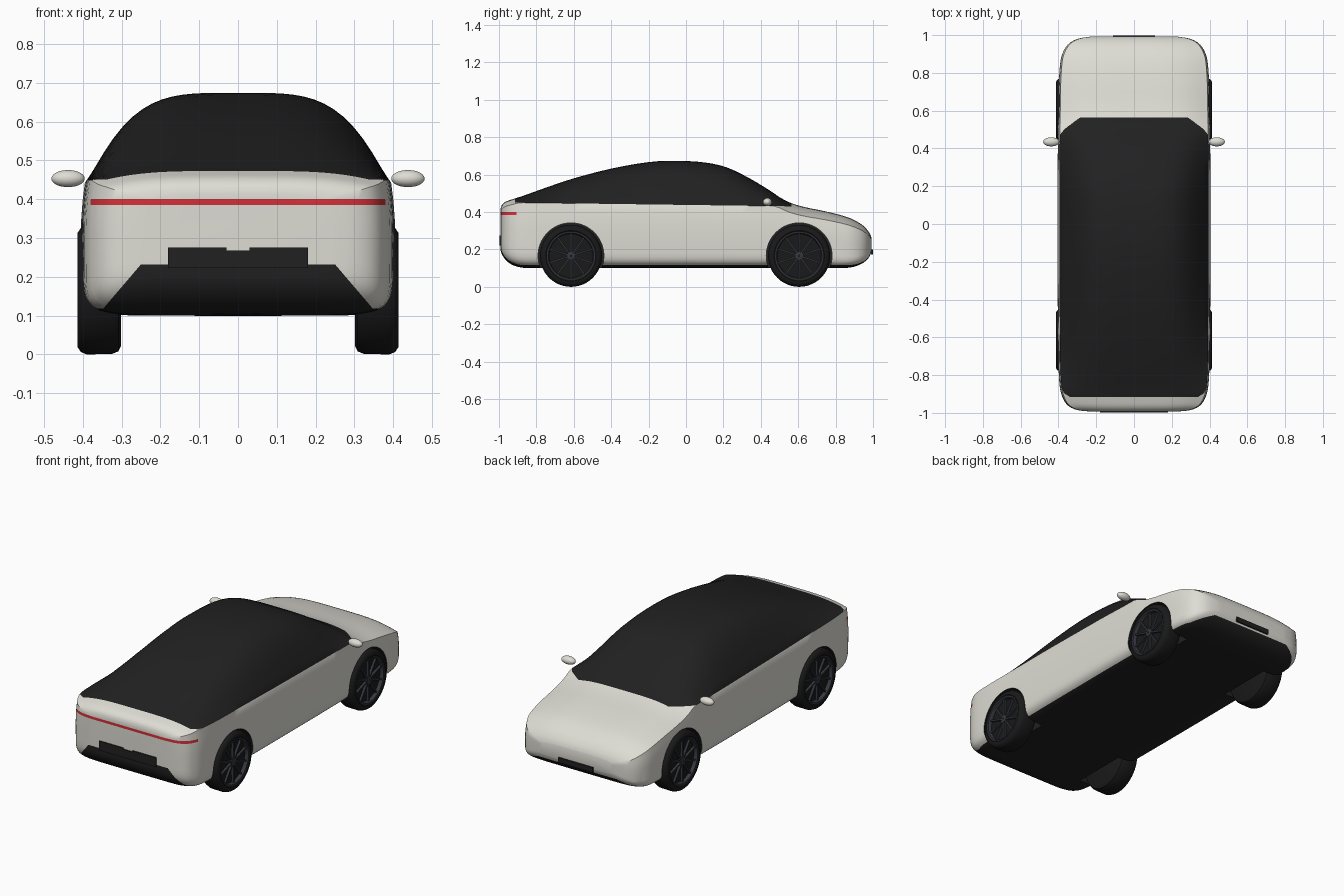
import bpy, bmesh, math
from mathutils import Vector, Matrix

if bpy.data.objects.get("Cube"):
    bpy.data.objects.remove(bpy.data.objects["Cube"])


def material(name, rgb):
    m = bpy.data.materials.new(name)
    m.use_nodes = True
    m.diffuse_color = (*rgb, 1)
    bsdf = next(n for n in m.node_tree.nodes if n.type == 'BSDF_PRINCIPLED')
    bsdf.inputs["Base Color"].default_value = (*rgb, 1)
    return m


PAINT = material("warm white paint", (0.73, 0.72, 0.66))
BLACK = material("black trim", (0.015, 0.015, 0.015))
RED = material("red light", (0.65, 0.03, 0.04))
TYRE = material("tyre rubber", (0.01, 0.01, 0.011))
ALLOY = material("dark alloy", (0.035, 0.04, 0.05))


def finish(name, bm, mats, angle=35):
    bmesh.ops.recalc_face_normals(bm, faces=bm.faces)
    mesh = bpy.data.meshes.new(name)
    bm.to_mesh(mesh)
    bm.free()
    for m in mats:
        mesh.materials.append(m)
    ob = bpy.data.objects.new(name, mesh)
    bpy.context.collection.objects.link(ob)
    smooth(ob, angle)
    return ob


def smooth(ob, angle):
    bpy.ops.object.select_all(action='DESELECT')
    ob.select_set(True)
    bpy.context.view_layer.objects.active = ob
    bpy.ops.object.shade_smooth_by_angle(angle=math.radians(angle))


def box(bm, lo, hi, matrix=Matrix()):
    lo, hi = Vector(lo), Vector(hi)
    m = matrix @ Matrix.Translation((lo + hi) / 2) @ Matrix.Diagonal((*(hi - lo), 1))
    bmesh.ops.create_cube(bm, size=1, matrix=m)


def skin(bm, rings, closed=False):
    """Join rings of vertices with quads."""
    n = len(rings[0])
    pairs = list(zip(rings, rings[1:])) + ([(rings[-1], rings[0])] if closed else [])
    for a, b in pairs:
        for i in range(n):
            j = (i + 1) % n
            bm.faces.new((a[i], a[j], b[j], b[i]))


# Body stations: y, half width, underside, top line
STATIONS = [Vector(r) for r in (
    (-.992, .24, .20, .415), (-.985, .30, .175, .437), (-.965, .345, .145, .455),
    (-.93, .373, .118, .468), (-.87, .392, .102, .487), (-.75, .40, .1, .53),
    (-.6, .402, .1, .58), (-.4, .404, .1, .632), (-.2, .405, .1, .667),
    (-.05, .405, .1, .674), (.1, .405, .1, .665), (.22, .405, .1, .638),
    (.34, .404, .1, .58), (.44, .403, .1, .52), (.53, .402, .1, .462),
    (.62, .40, .1, .43), (.74, .398, .1, .405), (.84, .392, .1, .38),
    (.9, .38, .108, .357), (.95, .35, .13, .325), (.98, .30, .16, .29),
    (.992, .23, .19, .262))]


def smooth_path(rows, steps=3):
    out = []
    for i in range(len(rows) - 1):
        p0, p1, p2 = rows[max(i - 1, 0)], rows[i], rows[i + 1]
        p3 = rows[min(i + 2, len(rows) - 1)]
        for k in range(steps):
            t = k / steps
            out.append(p1 + (p2 - p0) * (t / 2)
                       + (2 * p0 - 5 * p1 + 4 * p2 - p3) * (t * t / 2)
                       + (3 * p1 - p0 - 3 * p2 + p3) * (t ** 3 / 2))
    return out + [rows[-1]]


def belt(y):
    return .438 - .0135 * y


def section(row):
    y, w, b, t = row
    s = min(belt(y), t - (.08 if y < 0 else .15) * (t - b))
    m = b + .6 * (s - b)
    half = []
    for i in range(13):                      # underside and lower side
        a = math.pi / 2 * i / 12
        half.append((w * math.sin(a) ** .25, m - (m - b) * max(math.cos(a), 0) ** .25))
    for i in (1, 2, 3):                      # upper side up to the shoulder
        half.append((w * (1 - .025 * (i / 3) ** 2), m + (s - m) * i / 3))
    for i in range(1, 17):                   # glasshouse or bonnet
        u = 1 - i / 16
        half.append((w * .975 * u, s + (t - s) * (1 - u ** 4) ** 1.2))
    pts = half + [(-x, z) for x, z in half[-2:0:-1]]
    return [(x, y, z) for x, z in pts]


bm = bmesh.new()
rings = [[bm.verts.new(p) for p in section(r)] for r in smooth_path(STATIONS)]
skin(bm, rings)
for end in (rings[0], rings[-1]):
    bm.faces.new(end)


def cut(co, no, lo=-2, hi=2):
    """Score clean colour borders into the skin between two y limits."""
    faces = [f for f in bm.faces if lo < f.calc_center_median().y < hi]
    geom = set(faces)
    for f in faces:
        geom.update(f.edges)
        geom.update(f.verts)
    bmesh.ops.bisect_plane(bm, geom=list(geom), dist=1e-5, plane_co=co, plane_no=no)


SILL, GLASS_REAR, GLASS_FRONT, LAMP_END = .118, -.915, .565, -.905
BUMPERS = ((-2, -.8, .232, 1.17), (.8, 2, .165, .45))   # y limits, height, corner slope
for y in (GLASS_REAR, GLASS_FRONT, LAMP_END):
    cut((0, y, 0), (0, 1, 0))
cut((0, 0, belt(0)), (0, .0135, 1), GLASS_REAR, GLASS_FRONT)
cut((0, 0, SILL), (0, 0, 1))
for z in (.385, .4):
    cut((0, 0, z), (0, 0, 1), -2, LAMP_END)
for lo, hi, z, slope in BUMPERS:
    cut((0, 0, z), (0, 0, 1), lo, hi)
    for side in (-1, 1):
        cut((side * .25, 0, z), (side * slope, 0, 1), lo, hi)

for f in bm.faces:
    x, y, z = f.calc_center_median()
    if z < SILL or (GLASS_REAR < y < GLASS_FRONT and z > belt(y)):
        f.material_index = 1
    elif y < LAMP_END and .385 < z < .4 and len(f.verts) > 2:
        f.material_index = 2
    for lo, hi, top, slope in BUMPERS:
        if lo < y < hi and z < top and z < top - (abs(x) - .25) * slope:
            f.material_index = 1
body = finish("body", bm, (PAINT, BLACK, RED))

# Wheel arches
AXLES = (("rear", -.615), ("front", .605))
SIDES = (("left", 1), ("right", -1))
HUB_Z = .166
bm = bmesh.new()
for _, y in AXLES:
    for _, side in SIDES:
        bmesh.ops.create_cone(
            bm, cap_ends=True, segments=64, radius1=.176, radius2=.176, depth=.23,
            matrix=Matrix.Translation((side * .385, y, HUB_Z)) @ Matrix.Rotation(math.pi / 2, 4, 'Y'))
cutter = finish("arch_cutter", bm, (BLACK,))
cutter.hide_render = True
mod = body.modifiers.new("arches", 'BOOLEAN')
mod.operation, mod.solver, mod.object = 'DIFFERENCE', 'EXACT', cutter
mod.material_mode = 'TRANSFER'
bpy.ops.object.select_all(action='DESELECT')
bpy.context.view_layer.objects.active = body
body.select_set(True)
bpy.ops.object.modifier_apply(modifier=mod.name)
bpy.data.objects.remove(cutter)
smooth(body, 35)


def lathe(bm, profile, place, segments=48):
    """Turn a closed (x, radius) profile around the x axis."""
    rings = []
    for i in range(segments):
        a = math.tau * i / segments
        rings.append([bm.verts.new(place @ Vector((x, r * math.cos(a), r * math.sin(a))))
                      for x, r in profile])
    skin(bm, rings, closed=True)


TYRE_PROFILE = ((.302, .02), (.302, .145), (.308, .158), (.325, .165), (.39, .166),
                (.405, .16), (.413, .148), (.414, .135), (.408, .126), (.392, .122), (.39, .02))
RIM_PROFILE = ((.388, .117), (.388, .128), (.411, .128), (.411, .122), (.4, .117))

for end, y in AXLES:
    for side_name, side in SIDES:
        place = Matrix.Translation((0, y, HUB_Z)) @ Matrix.Diagonal((side, 1, 1, 1))
        bm = bmesh.new()
        lathe(bm, TYRE_PROFILE, place)
        finish(f"{end}_{side_name}_tyre", bm, (TYRE,))
        # Rim, hub and ten spokes
        bm = bmesh.new()
        lathe(bm, RIM_PROFILE, place)
        lathe(bm, ((.385, .004), (.385, .022), (.406, .022), (.409, .004)), place, 24)
        for i in range(10):
            box(bm, (.388, -.0045, .015), (.404, .0045, .12),
                place @ Matrix.Rotation(math.tau * i / 10, 4, 'X'))
        finish(f"{end}_{side_name}_rim", bm, (ALLOY,))

# Door mirrors
for side_name, side in SIDES:
    bm = bmesh.new()
    bmesh.ops.create_uvsphere(
        bm, u_segments=24, v_segments=14, radius=1,
        matrix=Matrix.Translation((side * .438, .435, .453)) @ Matrix.Diagonal((.043, .024, .022, 1)))
    finish(f"{side_name}_mirror", bm, (PAINT,), 60)

# Rear plate holder with a notch in its top edge, and the front plate
bm = bmesh.new()
box(bm, (-.18, -.998, .222), (.18, -.989, .268))
for side in (-1, 1):
    box(bm, (side * .105 - .075, -.998, .268), (side * .105 + .075, -.989, .275))
finish("rear_plate_holder", bm, (BLACK,))
bm = bmesh.new()
box(bm, (-.11, .99, .172), (.11, .999, .2))
finish("front_plate", bm, (BLACK,))
